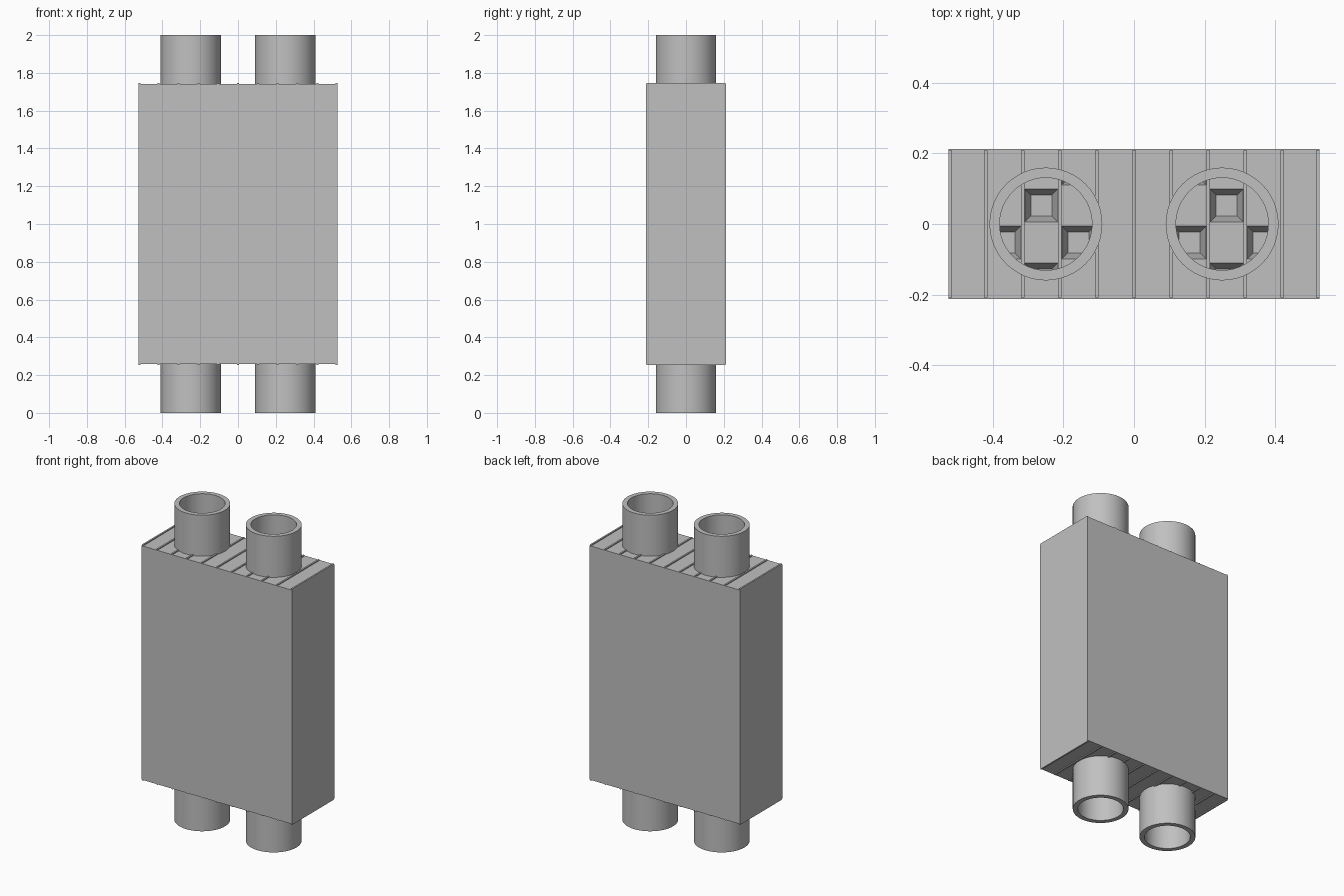
import bpy, bmesh, math
from mathutils import Matrix, Vector

cube = bpy.data.objects.get("Cube")
if cube:
    bpy.data.objects.remove(cube, do_unlink=True)

grey = bpy.data.materials.new("steel_grey")
grey.use_nodes = True
colour = (0.53, 0.53, 0.53, 1)
grey.diffuse_color = colour
grey.node_tree.nodes["Principled BSDF"].inputs["Base Color"].default_value = colour

HALF_X, HALF_Y = 0.526, 0.213
TOP, BOTTOM = 1.74, 0.26
PITCH = 0.105
PIPE_X, PIPE_R, BORE_R = 0.25, 0.16, 0.131
PIT_DEPTH = 0.06
ENDS = ((TOP, 1), (BOTTOM, -1))


def finish(name, bm):
    """Turn a bmesh into a named grey object."""
    bmesh.ops.recalc_face_normals(bm, faces=bm.faces)
    mesh = bpy.data.meshes.new(name)
    bm.to_mesh(mesh)
    bm.free()
    mesh.materials.append(grey)
    obj = bpy.data.objects.new(name, mesh)
    bpy.context.collection.objects.link(obj)
    return obj


def add_box(bm, centre, size):
    matrix = Matrix.Translation(centre) @ Matrix.Diagonal(Vector(size)).to_4x4()
    bmesh.ops.create_cube(bm, size=1, matrix=matrix)


def select(obj):
    bpy.ops.object.select_all(action='DESELECT')
    obj.select_set(True)
    bpy.context.view_layer.objects.active = obj


def boolean(obj, other, operation):
    """Apply a boolean and drop the helper."""
    mod = obj.modifiers.new("cut", 'BOOLEAN')
    mod.operation = operation
    mod.solver = 'EXACT'
    mod.object = other
    select(obj)
    bpy.ops.object.modifier_apply(modifier=mod.name)
    bpy.data.objects.remove(other, do_unlink=True)


# Main block
bm = bmesh.new()
add_box(bm, (0, 0, (TOP + BOTTOM) / 2), (2 * HALF_X, 2 * HALF_Y, TOP - BOTTOM))
body = finish("core_block", bm)

# Staggered tapered pits, seen down the pipe bores
pits, bores = bmesh.new(), bmesh.new()
for z, up in ENDS:
    for side in (-1, 1):
        bmesh.ops.create_cone(bores, cap_ends=True, segments=48, radius1=0.142,
                              radius2=0.142, depth=0.4,
                              matrix=Matrix.Translation((side * PIPE_X, 0, z)))
        for col in (-1, 0, 1):
            for row in (-1.5, 0.5) if col == 0 else (-0.5, 1.5):
                place = Matrix.Translation((side * 2.5 * PITCH + col * PITCH,
                                            row * PITCH, z - up * PIT_DEPTH / 2))
                flip = Matrix.Diagonal((1, 1, up, 1))
                turn = Matrix.Rotation(math.pi / 4, 4, 'Z')
                bmesh.ops.create_cone(pits, cap_ends=True, segments=4,
                                      radius1=0.030 * math.sqrt(2),
                                      radius2=0.047 * math.sqrt(2),
                                      depth=PIT_DEPTH + 0.002,
                                      matrix=place @ flip @ turn)
cutter = finish("pit_cutter", pits)
boolean(cutter, finish("bore_limit", bores), 'INTERSECT')
boolean(body, cutter, 'DIFFERENCE')

# Thin plate edges standing just proud of both ends
bm = bmesh.new()
for z, up in ENDS:
    for i in range(-5, 6):
        x = max(-HALF_X + 0.005, min(HALF_X - 0.005, i * PITCH))
        add_box(bm, (x, 0, z), (0.010, 0.418, 0.012))
finish("plate_edges", bm)


# Open pipes at both ends
def pipe(name, x, z0, z1):
    bm = bmesh.new()
    segments = 48
    rings = []
    for r, z in ((PIPE_R, z0), (PIPE_R, z1), (BORE_R, z1), (BORE_R, z0)):
        rings.append([bm.verts.new((x + r * math.cos(a), r * math.sin(a), z))
                      for a in (2 * math.pi * k / segments for k in range(segments))])
    for j in range(4):
        a, b = rings[j], rings[(j + 1) % 4]
        for k in range(segments):
            n = (k + 1) % segments
            bm.faces.new((a[k], a[n], b[n], b[k]))
    obj = finish(name, bm)
    select(obj)
    bpy.ops.object.shade_smooth_by_angle(angle=math.radians(35))


for label, x in (("right", -PIPE_X), ("left", PIPE_X)):
    pipe("upper_" + label + "_pipe", x, TOP - 0.003, 2.0)
    pipe("lower_" + label + "_pipe", x, 0.0, BOTTOM + 0.003)
